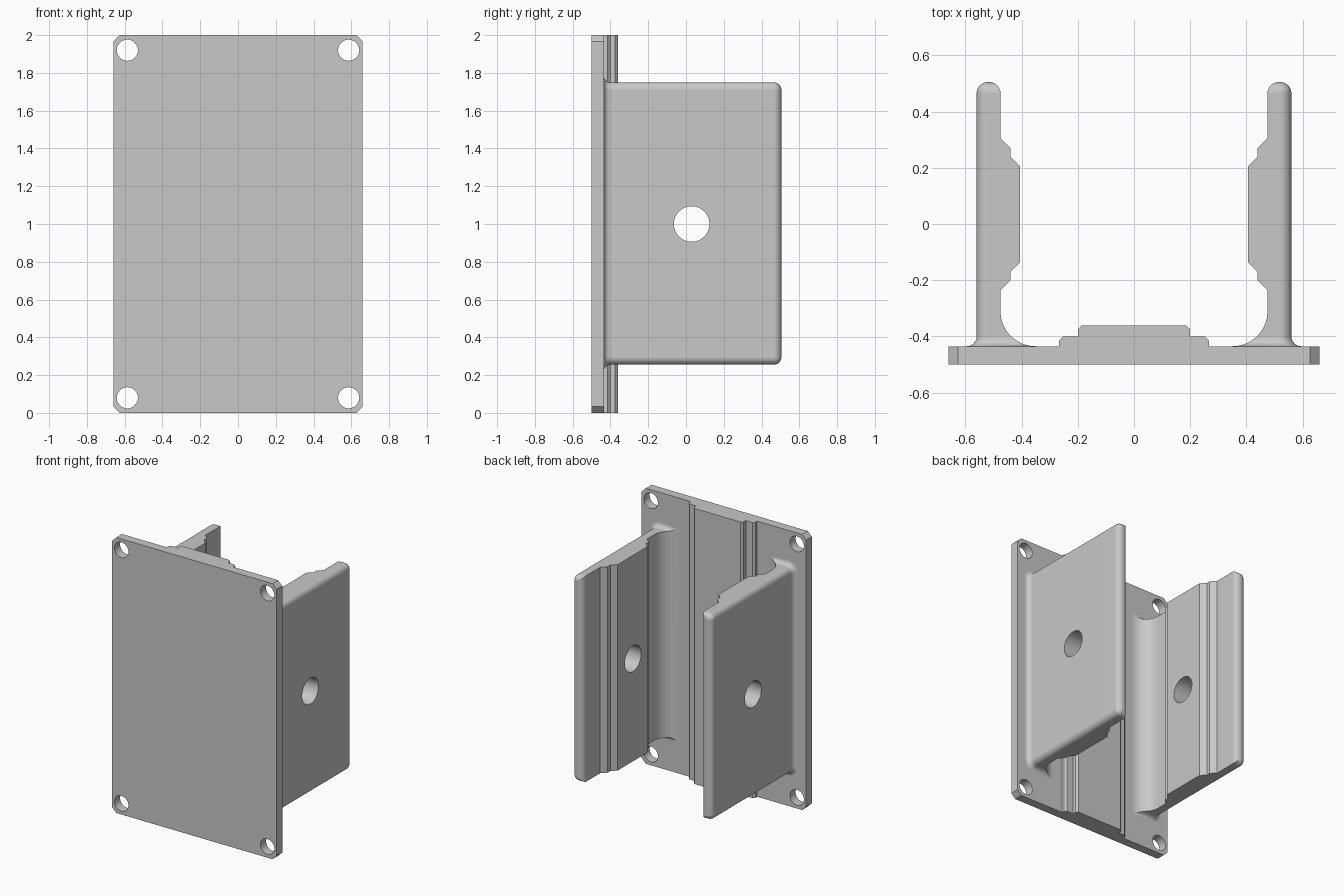
import bpy, bmesh, math
from mathutils import Matrix, Vector

if "Cube" in bpy.data.objects:
    bpy.data.objects.remove(bpy.data.objects["Cube"], do_unlink=True)

GREY = (0.58, 0.58, 0.58, 1)
mat = bpy.data.materials.new("plain grey")
mat.use_nodes = True
mat.diffuse_color = GREY
mat.node_tree.nodes["Principled BSDF"].inputs["Base Color"].default_value = GREY

BACK = -0.435        # rear face of the plate
TIP = 0.505          # far end of the side walls
ROUND = 0.04         # edge rounding of the walls
FLARE = 0.035        # small fillet at the wall foot
COVE = 0.125         # large fillet inside the wall foot
IN, OUT = 0.475, 0.56
Z0, Z1 = 0.255, 1.75


def make_object(name, bm):
    bmesh.ops.recalc_face_normals(bm, faces=bm.faces)
    mesh = bpy.data.meshes.new(name)
    bm.to_mesh(mesh)
    bm.free()
    mesh.materials.append(mat)
    obj = bpy.data.objects.new(name, mesh)
    bpy.context.collection.objects.link(obj)
    return obj


def extrude(name, outline, direction):
    bm = bmesh.new()
    face = bm.faces.new([bm.verts.new(p) for p in outline])
    new = bmesh.ops.extrude_face_region(bm, geom=[face])["geom"]
    bmesh.ops.translate(bm, vec=direction,
                        verts=[g for g in new if isinstance(g, bmesh.types.BMVert)])
    return make_object(name, bm)


def drill(obj, centre, radius, axis):
    # Round through hole, cut and applied
    bm = bmesh.new()
    turn = Matrix.Rotation(math.pi / 2, 4, axis)
    bmesh.ops.create_cone(bm, cap_ends=True, segments=48, radius1=radius, radius2=radius,
                          depth=0.5, matrix=Matrix.Translation(centre) @ turn)
    cutter = make_object("hole_cutter", bm)
    cutter.hide_render = True
    mod = obj.modifiers.new("hole", "BOOLEAN")
    mod.operation, mod.solver, mod.object = "DIFFERENCE", "EXACT", cutter
    bpy.context.view_layer.objects.active = obj
    bpy.ops.object.modifier_apply(modifier=mod.name)
    bpy.data.objects.remove(cutter, do_unlink=True)


def finish(obj):
    bpy.ops.object.select_all(action="DESELECT")
    obj.select_set(True)
    bpy.context.view_layer.objects.active = obj
    bpy.ops.object.shade_smooth_by_angle(angle=math.radians(28))
    mod = obj.modifiers.new("even shading", "WEIGHTED_NORMAL")
    mod.keep_sharp = True


# Mounting plate with clipped corners and four screw holes
W, C = 0.66, 0.033
outline = [(-W + C, 0), (W - C, 0), (W, C), (W, 2 - C),
           (W - C, 2), (C - W, 2), (-W, 2 - C), (-W, C)]
plate = extrude("mounting_plate", [(x, -0.5, z) for x, z in outline], (0, BACK + 0.5, 0))
for x in (-0.586, 0.586):
    for z in (0.08, 1.92):
        drill(plate, (x, -0.47, z), 0.056, "X")
finish(plate)

# Stepped rib along the back of the plate
half = [(0.267, BACK - 0.005), (0.267, -0.415), (0.252, -0.4),
        (0.2, -0.4), (0.2, -0.376), (0.185, -0.361)]
outline = half + [(-x, y) for x, y in reversed(half)]
finish(extrude("centre_rib", [(x, y, 0) for x, y in outline], (0, 0, 2)))

# Stepped gripping pad on the inner face of a wall: (y, x)
PAD = [(-0.235, IN), (-0.2, 0.44), (-0.17, 0.44), (-0.135, 0.405),
       (0.205, 0.405), (0.24, 0.44), (0.27, 0.44), (0.305, IN)]


def wall_stations():
    # (y, inner x, outward offset) from foot to tip
    stations = [(BACK - 0.01, IN - COVE, FLARE)]
    heights = {COVE * (1 - math.cos(math.radians(a))) for a in range(0, 91, 6)}
    heights |= {FLARE * (1 - math.cos(math.radians(a))) for a in range(15, 91, 15)}
    for h in sorted(heights):
        x = IN - COVE + math.sqrt(max(0, COVE**2 - (COVE - h)**2))
        f = FLARE - math.sqrt(max(0, FLARE**2 - (FLARE - min(h, FLARE))**2))
        stations.append((BACK + h, x, f))
    stations += [(y, x, 0) for y, x in PAD]
    for i in range(9):
        a = math.radians(i * 11.25)
        d = ROUND * (1 - math.cos(a))
        stations.append((TIP - ROUND + ROUND * math.sin(a), IN + d, -d))
    return stations


def side_wall(name, side):
    bm = bmesh.new()
    rings = []
    for y, x_in, off in wall_stations():
        # Section: square inner edges, rounded outer edges
        r = ROUND + off
        pts = [(x_in, Z1 + off), (x_in, Z0 - off)]
        for i in range(9):
            a = math.radians(-90 + i * 11.25)
            pts.append((OUT - ROUND + r * math.cos(a), Z0 + ROUND + r * math.sin(a)))
        for i in range(9):
            a = math.radians(i * 11.25)
            pts.append((OUT - ROUND + r * math.cos(a), Z1 - ROUND + r * math.sin(a)))
        rings.append([bm.verts.new((side * x, y, z)) for x, z in pts])
    n = len(rings[0])
    for a, b in zip(rings, rings[1:]):
        for i in range(n):
            j = (i + 1) % n
            bm.faces.new((a[i], a[j], b[j], b[i]))
    bm.faces.new(rings[0])
    bm.faces.new(rings[-1])
    bmesh.ops.remove_doubles(bm, verts=bm.verts, dist=0.0002)
    wall = make_object(name, bm)
    drill(wall, (side * 0.5, 0.03, 1.0), 0.094, "Y")
    finish(wall)


# Pair of side walls
side_wall("left_wall", 1)
side_wall("right_wall", -1)
